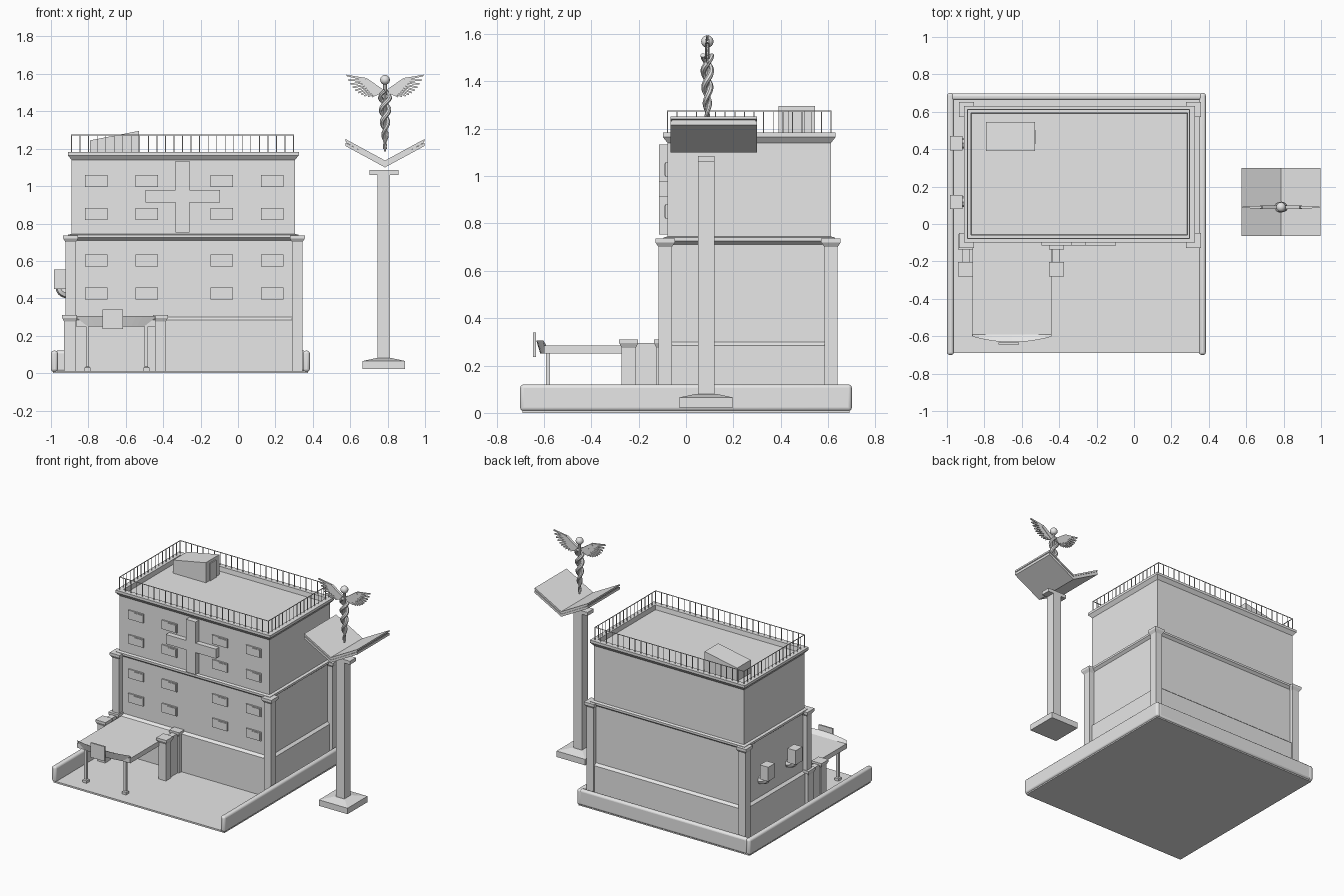
import bpy, bmesh
from math import sin, cos, pi
from mathutils import Vector

if "Cube" in bpy.data.objects:
    bpy.data.objects.remove(bpy.data.objects["Cube"], do_unlink=True)

GREY = (0.8, 0.8, 0.8, 1)
mat = bpy.data.materials.new("plain_grey")
mat.use_nodes = True
mat.diffuse_color = GREY
mat.node_tree.nodes["Principled BSDF"].inputs["Base Color"].default_value = GREY


def finish(name, bm, bevel=0.0):
    bmesh.ops.recalc_face_normals(bm, faces=bm.faces[:])
    mesh = bpy.data.meshes.new(name)
    bm.to_mesh(mesh)
    bm.free()
    mesh.materials.append(mat)
    obj = bpy.data.objects.new(name, mesh)
    bpy.context.collection.objects.link(obj)
    if bevel:
        mod = obj.modifiers.new("soft_edges", "BEVEL")
        mod.width, mod.segments = bevel, 3
    return obj


def add_loft(bm, rings):
    """Skin equal-length rings of points and close both ends."""
    rows = [[bm.verts.new(p) for p in ring] for ring in rings]
    count = len(rows[0])
    for low, high in zip(rows, rows[1:]):
        for i in range(count):
            j = (i + 1) % count
            bm.faces.new((low[i], low[j], high[j], high[i]))
    bm.faces.new(rows[0])
    bm.faces.new(rows[-1])


def rect(x0, x1, y0, y1, z, grow=0.0):
    x0, x1, y0, y1 = x0 - grow, x1 + grow, y0 - grow, y1 + grow
    return [(x0, y0, z), (x1, y0, z), (x1, y1, z), (x0, y1, z)]


def stack(name, foot, steps, bevel=0.0):
    """Rectangular footprint swept up through (height, outward offset) steps."""
    bm = bmesh.new()
    add_loft(bm, [rect(*foot, z, grow) for z, grow in steps])
    return finish(name, bm, bevel)


def box(name, x, y, z, bevel=0.0):
    return stack(name, (*x, *y), [(z[0], 0), (z[1], 0)], bevel)


def prism(name, outline, axis, start, end):
    """Extrude a 2D outline along x or y."""
    def place(a, b, d):
        return (d, a, b) if axis == "x" else (a, d, b)
    bm = bmesh.new()
    add_loft(bm, [[place(a, b, d) for a, b in outline] for d in (start, end)])
    return finish(name, bm)


def tube(name, points, radii):
    curve = bpy.data.curves.new(name, "CURVE")
    curve.dimensions = "3D"
    curve.bevel_depth, curve.bevel_resolution = 1.0, 2
    curve.use_fill_caps = True
    spline = curve.splines.new("POLY")
    spline.points.add(len(points) - 1)
    for point, co, r in zip(spline.points, points, radii):
        point.co, point.radius = (*co, 1), r
    curve.materials.append(mat)
    obj = bpy.data.objects.new(name, curve)
    bpy.context.collection.objects.link(obj)
    smooth(obj, convert=True)
    return obj


def smooth(obj, convert=False):
    bpy.ops.object.select_all(action="DESELECT")
    obj.select_set(True)
    bpy.context.view_layer.objects.active = obj
    if convert:
        bpy.ops.object.convert(target="MESH")
    bpy.ops.object.shade_smooth_by_angle()


# Ground and the low rounded curbs on three sides
box("ground_slab", (-0.99, 0.375), (-0.69, 0.69), (0, 0.012))
for name, x, y in (("left_curb", (-1, -0.963), (-0.7, 0.7)),
                   ("right_curb", (0.347, 0.384), (-0.7, 0.7)),
                   ("back_curb", (-0.98, 0.365), (0.662, 0.699))):
    smooth(box(name, x, y, (0.008, 0.12), 0.014))

# Building: plinth, lower floors, ledge, upper floors, cornice and sunken roof
FOOT = (-0.89, 0.305, -0.078, 0.612)
stack("building", FOOT, [
    (0.01, 0.018), (0.285, 0.018), (0.3, 0), (0.71, 0), (0.725, 0.018), (0.74, 0.018),
    (0.745, 0), (1.14, 0), (1.155, 0.012), (1.165, 0.02), (1.183, 0.02),
    (1.183, -0.018), (1.15, -0.022)])

# Corner columns with flared caps
COLUMN = [(0.01, 0), (0.70, 0), (0.72, 0.013), (0.737, 0.013)]
for side, x in (("left", -0.895), ("right", 0.317)):
    for end, y in (("front", -0.088), ("back", 0.612)):
        stack(f"{end}_{side}_column", (x - 0.027, x + 0.027, y - 0.028, y + 0.028), COLUMN)

# Windows: four columns by four rows, each with one raised sash
for col, x in enumerate((-0.757, -0.488, -0.087, 0.183)):
    for row, z in enumerate((0.427, 0.602, 0.85, 1.027)):
        box(f"window_{row}_{col}", (x - 0.06, x + 0.06), (-0.087, -0.07), (z - 0.032, z + 0.032))
        box(f"sash_{row}_{col}", (x - 0.01, x + 0.053), (-0.091, -0.07), (z - 0.025, z + 0.025))

# Raised cross on the facade
ax, bx, cx, dx = -0.495, -0.335, -0.258, -0.097
az, bz, cz, dz = 0.753, 0.912, 0.98, 1.133
prism("wall_cross", [(bx, az), (cx, az), (cx, bz), (dx, bz), (dx, cz), (cx, cz), (cx, dz),
                     (bx, dz), (bx, cz), (ax, cz), (ax, bz), (bx, bz)], "y", -0.115, -0.07)

# Roof railing
x0, x1, y0, y1 = FOOT
x1 -= 0.008
bm = bmesh.new()
T = 0.002
spots = []
for i in range(27):
    x = x0 + (x1 - x0) * i / 26
    spots += [(x, y0), (x, y1)]
for i in range(1, 17):
    y = y0 + (y1 - y0) * i / 17
    spots += [(x0, y), (x1, y)]
for x, y in spots:
    add_loft(bm, [rect(x, x, y, y, z, T) for z in (1.18, 1.275)])
for a, b, c, d in ((x0, x1, y0, y0), (x0, x1, y1, y1), (x0, x0, y0, y1), (x1, x1, y0, y1)):
    add_loft(bm, [rect(a, b, c, d, z, T) for z in (1.272, 1.276)])
finish("roof_railing", bm)

# Stair hut on the roof, with its door
prism("roof_hut", [(-0.79, 1.14), (-0.53, 1.14), (-0.53, 1.295), (-0.79, 1.245)], "y", 0.39, 0.545)
box("hut_door", (-0.54, -0.523), (0.43, 0.5), (1.145, 1.275))

# Ventilation boxes with elbow ducts on the left wall
for i, y in enumerate((0.118, 0.432)):
    box(f"vent_box_{i}", (-0.985, -0.918), (y - 0.038, y + 0.038), (0.45, 0.553))
    arc = [(-0.895 - 0.052 * cos(t * pi / 12), y, 0.455 - 0.03 * sin(t * pi / 12)) for t in range(7)]
    tube(f"vent_duct_{i}", arc, [0.028] * len(arc))

# Entrance gate piers and side walls
PIER = [(0.01, 0), (0.275, 0), (0.295, 0.01), (0.31, 0.01)]
for side, x in (("left", -0.9), ("right", -0.415)):
    for end, y in (("front", -0.242), ("back", -0.095)):
        stack(f"{side}_{end}_pier", (x - 0.03, x + 0.03, y - 0.03, y + 0.03), PIER)
    box(f"{side}_gate_wall", (x - 0.02, x + 0.02), (-0.22, -0.08), (0.01, 0.296))

# Entrance canopy, curved flaring fascia, sign plate and posts
box("canopy_roof", (-0.865, -0.44), (-0.6, -0.08), (0.25, 0.285))
bm = bmesh.new()
rings = []
for i in range(13):
    u = i / 6 - 1
    bulge = 0.03 * (1 - u * u)
    top, low = -0.652 + 0.212 * u, -0.652 + 0.165 * u
    rings.append([(low, -0.59, 0.25), (low, -0.597 - bulge * 0.6, 0.25),
                  (top, -0.602 - bulge, 0.305), (top, -0.59, 0.285)])
add_loft(bm, rings)
finish("canopy_fascia", bm)
box("canopy_sign", (-0.725, -0.615), (-0.645, -0.634), (0.235, 0.34))
for side, x in (("left", -0.805), ("right", -0.49)):
    stack(f"{side}_canopy_post", (x - 0.009, x + 0.009, -0.592, -0.574),
          [(0.01, 0.007), (0.03, 0.007), (0.035, 0), (0.26, 0)])

# Freestanding sign pole
CX, CY = 0.78, 0.085
stack("pole_base", (CX - 0.114, CX + 0.114, CY - 0.114, CY + 0.114),
      [(0.022, 0), (0.065, 0), (0.08, -0.07)])
box("sign_pole", (CX - 0.033, CX + 0.033), (CY - 0.035, CY + 0.035), (0.07, 1.07))
box("pole_cap", (CX - 0.078, CX + 0.078), (CY - 0.035, CY + 0.035), (1.06, 1.085))

# Open-book panel: three stacked V layers, the middle one slightly inset
HX, HY, HZ = 0.786, 0.117, 1.1
for name, low, high, shrink in (("lower_panel", 0, 0.018, 0), ("middle_panel", 0.016, 0.027, 0.006),
                                ("upper_panel", 0.025, 0.037, 0)):
    w = 0.212 - shrink
    slope = 0.115
    outline = [(HX - w, HZ + low + slope), (HX, HZ + low), (HX + w, HZ + low + slope),
               (HX + w, HZ + high + slope), (HX, HZ + high), (HX - w, HZ + high + slope)]
    prism(name, outline, "y", HY - 0.182 + shrink, HY + 0.182 - shrink)

# Winged staff: rod, ball, two twining snakes
SX, SY = 0.786, 0.09
tube("staff_rod", [(SX, SY, 1.185), (SX, SY, 1.56)], [0.006, 0.01])
bm = bmesh.new()
bmesh.ops.create_uvsphere(bm, u_segments=20, v_segments=12, radius=0.026)
bmesh.ops.translate(bm, verts=bm.verts[:], vec=(SX, SY, 1.568))
smooth(finish("staff_ball", bm))
for name, phase in (("first_snake", 0), ("second_snake", pi)):
    path, radii = [], []
    for i in range(65):
        t = i / 64
        a = phase + t * 4.5 * pi
        r = 0.007 + 0.02 * t
        path.append((SX + r * cos(a), SY + r * 0.7 * sin(a), 1.2 + 0.31 * t))
        radii.append(0.004 + 0.009 * min(1, 2 * t) * (1 if t < 0.9 else 0.75))
    tube(name, path, radii)

# Wings: fans of tapered flat feathers from a shoulder bar
for name, side in (("left_wing", 1), ("right_wing", -1)):
    bm = bmesh.new()

    def add_plate(root, tip, w0, w1, thick):
        along = (tip - root).normalized()
        across = Vector((-along.y, along.x))
        flat = [root + across * w0, root - across * w0, tip - across * w1, tip + across * w1]
        add_loft(bm, [[(SX + side * p.x, SY + d, p.y) for p in flat] for d in (-thick, thick)])

    inner, shoulder = Vector((0.02, 1.505)), Vector((0.105, 1.57))
    first, middle, last = Vector((0.07, 1.478)), Vector((0.165, 1.475)), Vector((0.206, 1.592))
    add_plate(inner, shoulder, 0.015, 0.01, 0.009)
    for i in range(10):
        t = i / 9
        tip = first * (1 - t) ** 2 + middle * 2 * t * (1 - t) + last * t * t
        root = inner.lerp(shoulder, t)
        add_plate(root, tip, 0.007, 0.004, 0.004)
        add_plate(root, root.lerp(tip, 0.6), 0.009, 0.005, 0.006)
    finish(name, bm)
